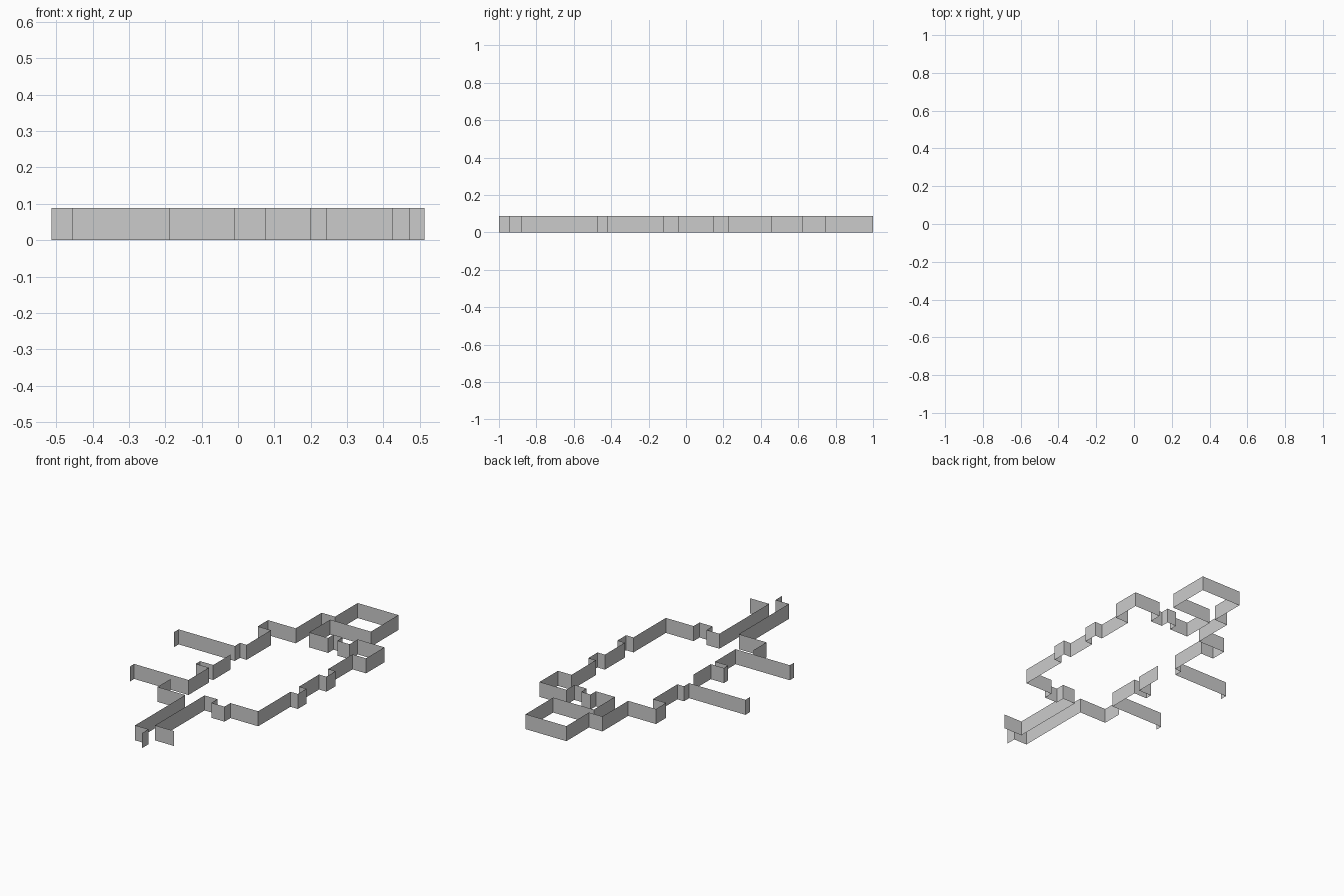
import bpy, bmesh

if "Cube" in bpy.data.objects:
    bpy.data.objects.remove(bpy.data.objects["Cube"])

HEIGHT = 0.088


def wall(name, start, moves):
    """Thin wall ribbon along a right-angled plan path.
    moves: string axis + target coordinate, e.g. ('x', 0.2)."""
    pts = [start]
    for axis, value in moves:
        x, y = pts[-1]
        pts.append((value, y) if axis == 'x' else (x, value))
    bm = bmesh.new()
    low = [bm.verts.new((x, y, 0)) for x, y in pts]
    top = [bm.verts.new((x, y, HEIGHT)) for x, y in pts]
    for i in range(len(pts) - 1):
        bm.faces.new((low[i], low[i + 1], top[i + 1], top[i]))
    mesh = bpy.data.meshes.new(name)
    bm.to_mesh(mesh)
    bm.free()
    bpy.context.collection.objects.link(bpy.data.objects.new(name, mesh))


# main hall: corridor side, front bay, two right bays, alcove, rear bay, rear room
wall("right_wall", (0.2, -0.88), [
    ('x', 0.077), ('y', -0.42),                                      # entry corridor
    ('x', 0.16), ('y', -0.475), ('x', 0.245), ('y', -0.42), ('x', 0.425),   # front bay
    ('y', -0.12), ('x', 0.473), ('y', -0.04), ('x', 0.425),          # right bay
    ('y', 0.145), ('x', 0.473), ('y', 0.23), ('x', 0.425),           # right bay
    ('y', 0.455), ('x', 0.513), ('y', 0.625), ('x', 0.34),           # alcove
    ('y', 0.55), ('x', 0.26), ('y', 0.60), ('x', 0.2), ('y', 0.55),  # rear bay
    ('x', 0.077), ('y', 0.745),                                      # rear corridor
    ('x', 0.341), ('y', 1.0), ('x', 0.077), ('y', 0.79)])            # rear room

# left corridor wall of the entry with its door jamb
wall("entry_left_wall", (0.077, -1.0), [
    ('y', -0.94), ('x', -0.01), ('y', -0.475), ('x', -0.19), ('y', -0.355)])

# lower side arm and left wall with a small bay
wall("lower_arm_wall", (-0.457, -0.35), [
    ('y', -0.31), ('x', -0.105), ('y', -0.12),
    ('x', -0.19), ('y', -0.08), ('x', -0.105), ('y', 0.08)])

# upper side arm, left alcove and rear corridor side
wall("upper_arm_wall", (-0.513, 0.14), [
    ('y', 0.182), ('x', -0.148), ('y', 0.23), ('x', -0.105),
    ('y', 0.455), ('x', -0.19), ('y', 0.55), ('x', -0.01),
    ('y', 0.79), ('x', 0.077)])
